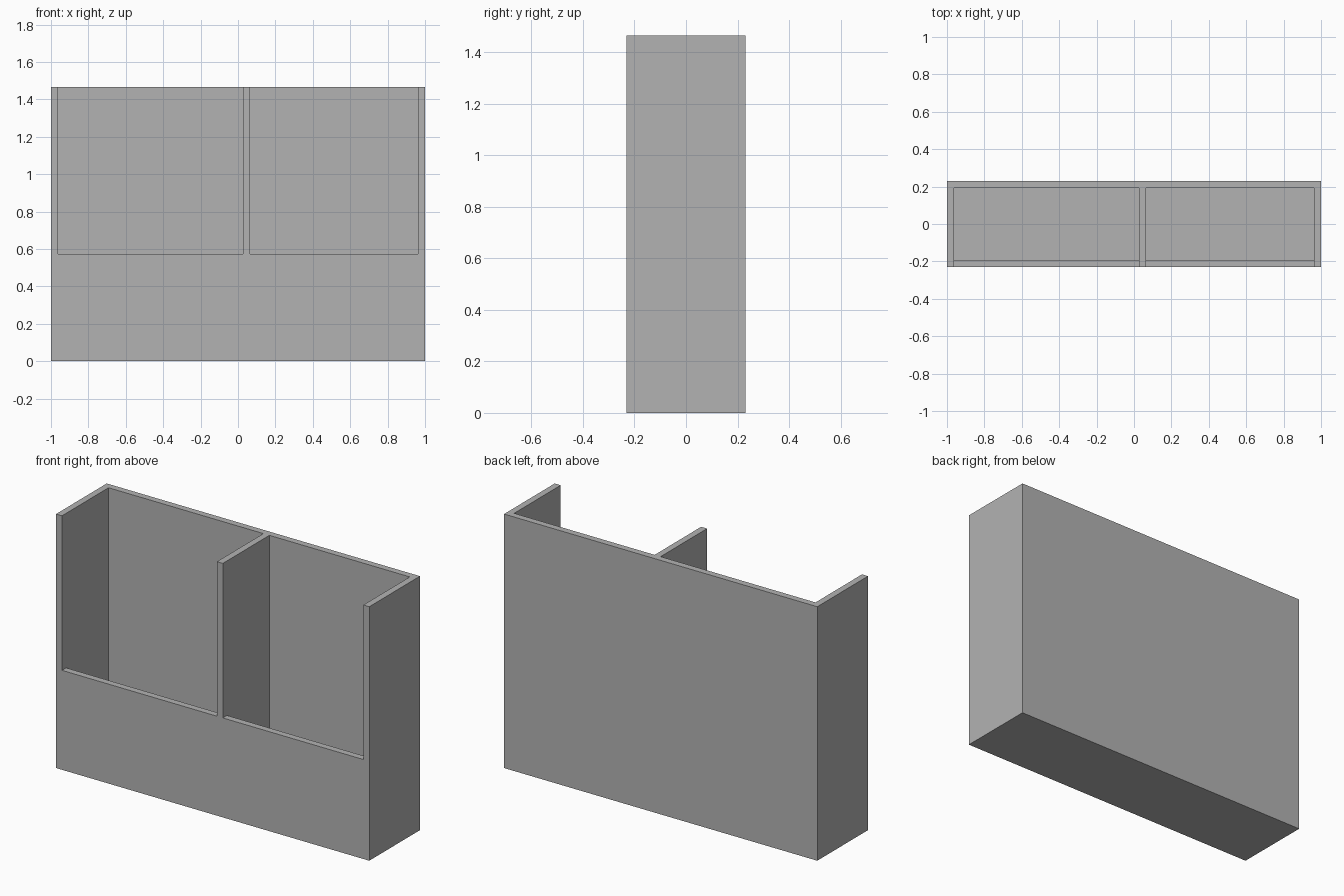
import bpy
import bmesh
from mathutils import Vector

cube = bpy.data.objects.get("Cube")
if cube:
    bpy.data.objects.remove(cube, do_unlink=True)

W, D, H = 1.0, 0.231, 1.466      # half width, half depth, height
T = 0.038                        # board thickness
FRONT_H = 0.574                  # height of the low front board
DIVIDER_X = 0.046                # centre of the off-centre divider

grey = bpy.data.materials.new("plain_grey")
grey.use_nodes = True
colour = (0.45, 0.45, 0.45, 1)
grey.diffuse_color = colour
grey.node_tree.nodes["Principled BSDF"].inputs["Base Color"].default_value = colour


def board(name, low, high):
    """Flat board spanning two opposite corners."""
    low, high = Vector(low), Vector(high)
    bm = bmesh.new()
    bmesh.ops.create_cube(bm, size=1)
    bmesh.ops.scale(bm, vec=high - low, verts=bm.verts)
    bmesh.ops.translate(bm, vec=(low + high) / 2, verts=bm.verts)
    mesh = bpy.data.meshes.new(name)
    bm.to_mesh(mesh)
    bm.free()
    mesh.materials.append(grey)
    obj = bpy.data.objects.new(name, mesh)
    bpy.context.collection.objects.link(obj)
    return obj


# Full-height sides and back
board("right_side", (-W, -D, 0), (-W + T, D, H))
board("left_side", (W - T, -D, 0), (W, D, H))
board("back_panel", (-W + T, D - T, 0), (W - T, D, H))

# Floor and low front, fitted between the sides
board("floor", (-W + T, -D + T, 0), (W - T, D - T, T))
left, right = DIVIDER_X - T / 2, DIVIDER_X + T / 2
board("right_front_panel", (-W + T, -D, 0), (left, -D + T, FRONT_H))
board("left_front_panel", (right, -D, 0), (W - T, -D + T, FRONT_H))

# Divider between the two compartments, flush with the front
board("divider_front_edge", (left, -D, 0), (right, -D + T, H))
board("divider", (left, -D + T, T), (right, D - T, H))
